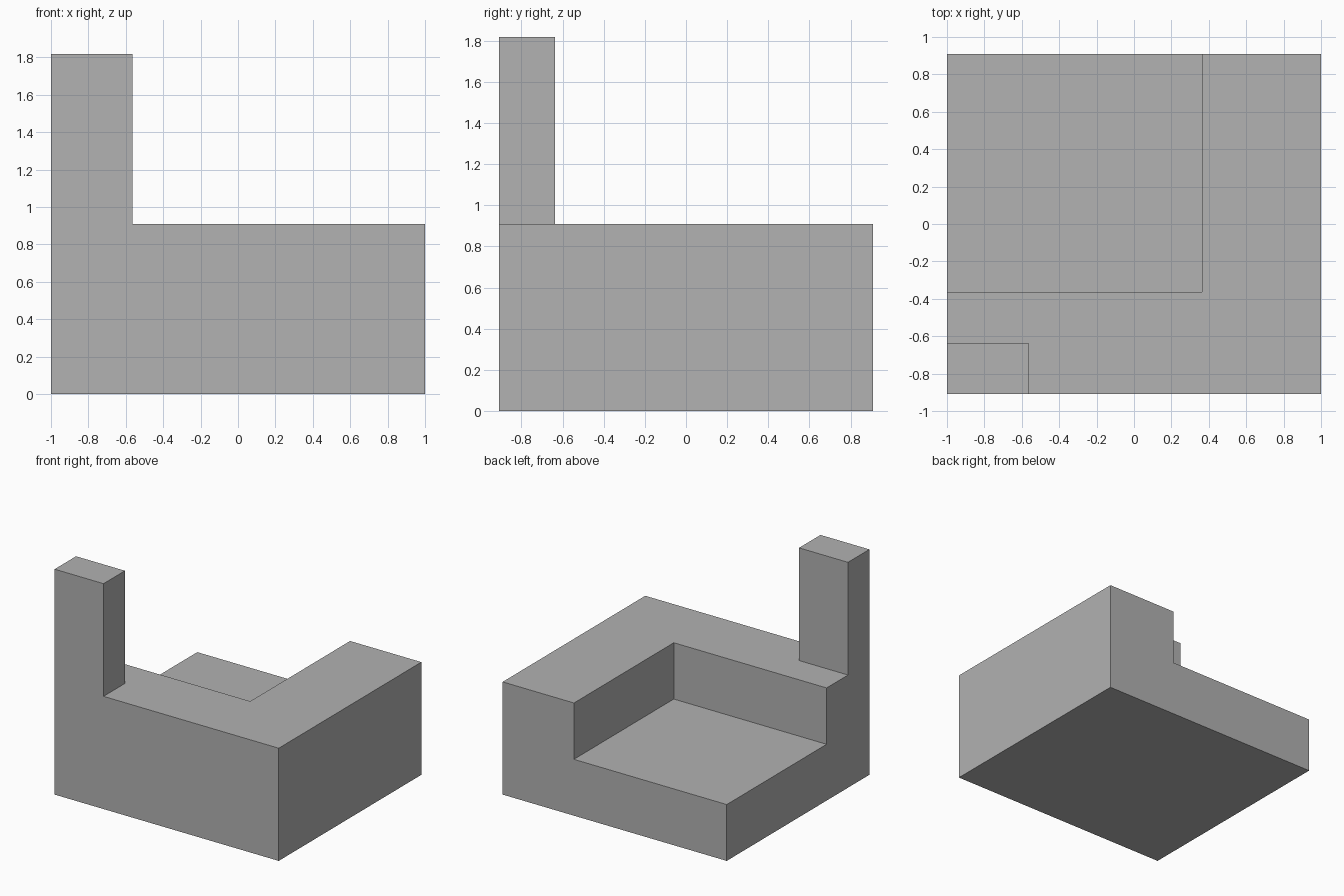
import bpy
import bmesh
import math
from mathutils import Vector

default = bpy.data.objects.get("Cube")
if default:
    bpy.data.objects.remove(default, do_unlink=True)

U = 1 / 11                                # design unit
HALF_X, HALF_Y = 11 * U, 10 * U
BASE_TOP, FLOOR, POST_TOP = 10 * U, 5 * U, 20 * U
OVER = 0.2                                # cutter overshoot

grey = bpy.data.materials.new("grey")
grey.use_nodes = True
colour = (0.445, 0.445, 0.445, 1)
grey.diffuse_color = colour
grey.node_tree.nodes["Principled BSDF"].inputs["Base Color"].default_value = colour


def box(name, low, high):
    """Box between two opposite corners."""
    low, high = Vector(low), Vector(high)
    bm = bmesh.new()
    bmesh.ops.create_cube(bm, size=1)
    bmesh.ops.scale(bm, vec=high - low, verts=bm.verts)
    bmesh.ops.translate(bm, vec=(low + high) / 2, verts=bm.verts)
    mesh = bpy.data.meshes.new(name)
    bm.to_mesh(mesh)
    bm.free()
    mesh.materials.append(grey)
    obj = bpy.data.objects.new(name, mesh)
    bpy.context.collection.objects.link(obj)
    return obj


# Full block, carved down to a base with a corner post and a recess
block = box("block_with_post", (-HALF_X, -HALF_Y, 0), (HALF_X, HALF_Y, POST_TOP))
far_x, far_y, far_z = HALF_X + OVER, HALF_Y + OVER, POST_TOP + OVER
cutters = [
    # Space beside the post
    box("side_cutter", (-6.2 * U, -far_y, BASE_TOP), (far_x, far_y, far_z)),
    # Space behind the post
    box("back_cutter", (-far_x, -7 * U, BASE_TOP), (far_x, far_y, far_z)),
    # Recess open to the back and right
    box("recess_cutter", (-far_x, -4 * U, FLOOR), (4 * U, far_y, far_z)),
]
for cutter in cutters:
    mod = block.modifiers.new(cutter.name, 'BOOLEAN')
    mod.operation = 'DIFFERENCE'
    mod.solver = 'EXACT'
    mod.object = cutter

# Apply the cuts, then remove the helpers
bpy.context.view_layer.update()
depsgraph = bpy.context.evaluated_depsgraph_get()
carved = bpy.data.meshes.new_from_object(block.evaluated_get(depsgraph))
block.modifiers.clear()
block.data = carved
for cutter in cutters:
    bpy.data.objects.remove(cutter, do_unlink=True)

# Merge flat neighbouring faces
bm = bmesh.new()
bm.from_mesh(carved)
bmesh.ops.remove_doubles(bm, verts=bm.verts, dist=0.0001)
bmesh.ops.dissolve_limit(bm, angle_limit=math.radians(1), verts=bm.verts, edges=bm.edges)
bm.to_mesh(carved)
bm.free()
carved.name = "block_with_post"
